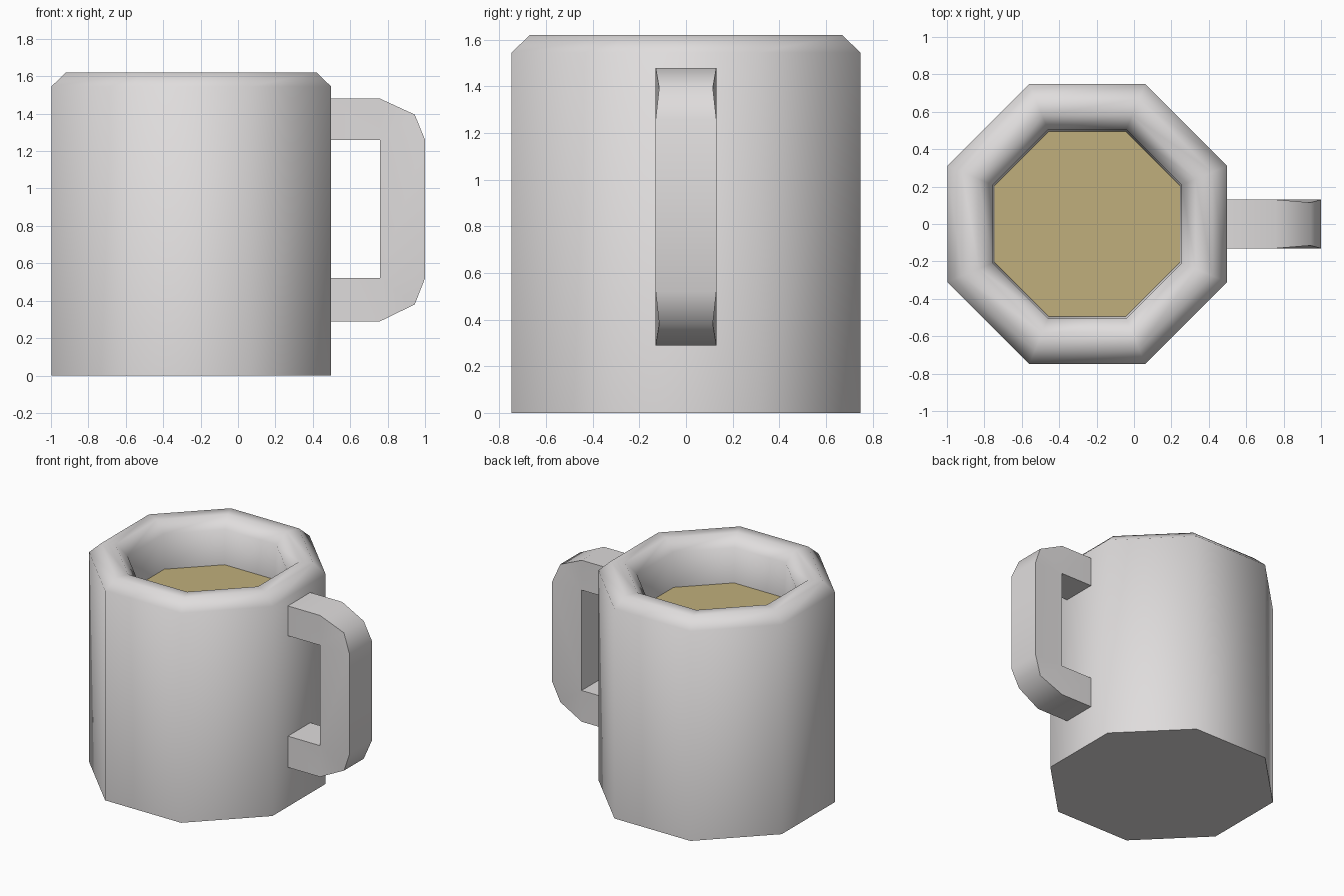
import bpy, bmesh, math

if "Cube" in bpy.data.objects:
    bpy.data.objects.remove(bpy.data.objects["Cube"])

CX = -0.25   # axis of the cup
SIDES = 8


def material(name, rgb):
    m = bpy.data.materials.new(name)
    m.diffuse_color = (*rgb, 1)
    m.use_nodes = True
    m.node_tree.nodes["Principled BSDF"].inputs["Base Color"].default_value = m.diffuse_color
    return m


def finish(name, bm, mat):
    bmesh.ops.recalc_face_normals(bm, faces=bm.faces)
    me = bpy.data.meshes.new(name)
    bm.to_mesh(me)
    bm.free()
    me.materials.append(mat)
    me.shade_smooth()
    me.set_sharp_from_angle(angle=math.radians(55))
    ob = bpy.data.objects.new(name, me)
    bpy.context.collection.objects.link(ob)
    return ob


def ring(bm, apothem, z):
    r = apothem / math.cos(math.pi / SIDES)
    angles = [(i + 0.5) * 2 * math.pi / SIDES for i in range(SIDES)]
    return [bm.verts.new((CX + r * math.cos(a), r * math.sin(a), z)) for a in angles]


ceramic = material("light grey ceramic", (0.74, 0.72, 0.72))
coffee = material("milky coffee", (0.53, 0.43, 0.20))

# Cup: octagonal lathe with chamfered rim, open down to the drink
LIQUID_Z = 1.29
profile = [(0.748, 0), (0.748, 1.545), (0.67, 1.62), (0.58, 1.62),
           (0.505, 1.545), (0.495, LIQUID_Z)]
bm = bmesh.new()
rings = [ring(bm, a, z) for a, z in profile]
for lo, hi in zip(rings, rings[1:]):
    for i in range(SIDES):
        j = (i + 1) % SIDES
        bm.faces.new((lo[i], lo[j], hi[j], hi[i]))
bm.faces.new(rings[0][::-1])
finish("cup", bm, ceramic)

# Drink surface
bm = bmesh.new()
face = bm.faces.new(ring(bm, 0.495, LIQUID_Z))
drink = finish("drink", bm, coffee)

# Handle: outer outline (x, z, half width) and inner outline
outer = [(0.49, 1.48, 0.13), (0.76, 1.48, 0.13), (0.945, 1.395, 0.115), (1.0, 1.26, 0.13),
         (1.0, 0.52, 0.13), (0.945, 0.38, 0.115), (0.76, 0.29, 0.13), (0.49, 0.29, 0.13)]
inner = [(0.49, 1.26, 0.13), (0.76, 1.26, 0.13), (0.76, 0.52, 0.13), (0.49, 0.52, 0.13)]
inner_of = [0, 1, 1, 1, 2, 2, 2, 3]   # inner corner facing each outer point
bm = bmesh.new()
side = {}
for s in (-1, 1):
    side[s] = [[bm.verts.new((x, s * w, z)) for x, z, w in line] for line in (outer, inner)]
    o, n = side[s]
    for k in range(7):
        a, b = inner_of[k], inner_of[k + 1]
        corners = [o[k], o[k + 1], n[b]] + ([n[a]] if a != b else [])
        bm.faces.new(corners)
for line in (0, 1):
    p, q = side[-1][line], side[1][line]
    for k in range(len(p) - 1):
        bm.faces.new((p[k], p[k + 1], q[k + 1], q[k]))
# end caps against the cup
for k, m in ((0, 0), (7, 3)):
    bm.faces.new((side[-1][0][k], side[1][0][k], side[1][1][m], side[-1][1][m]))
finish("handle", bm, ceramic)
